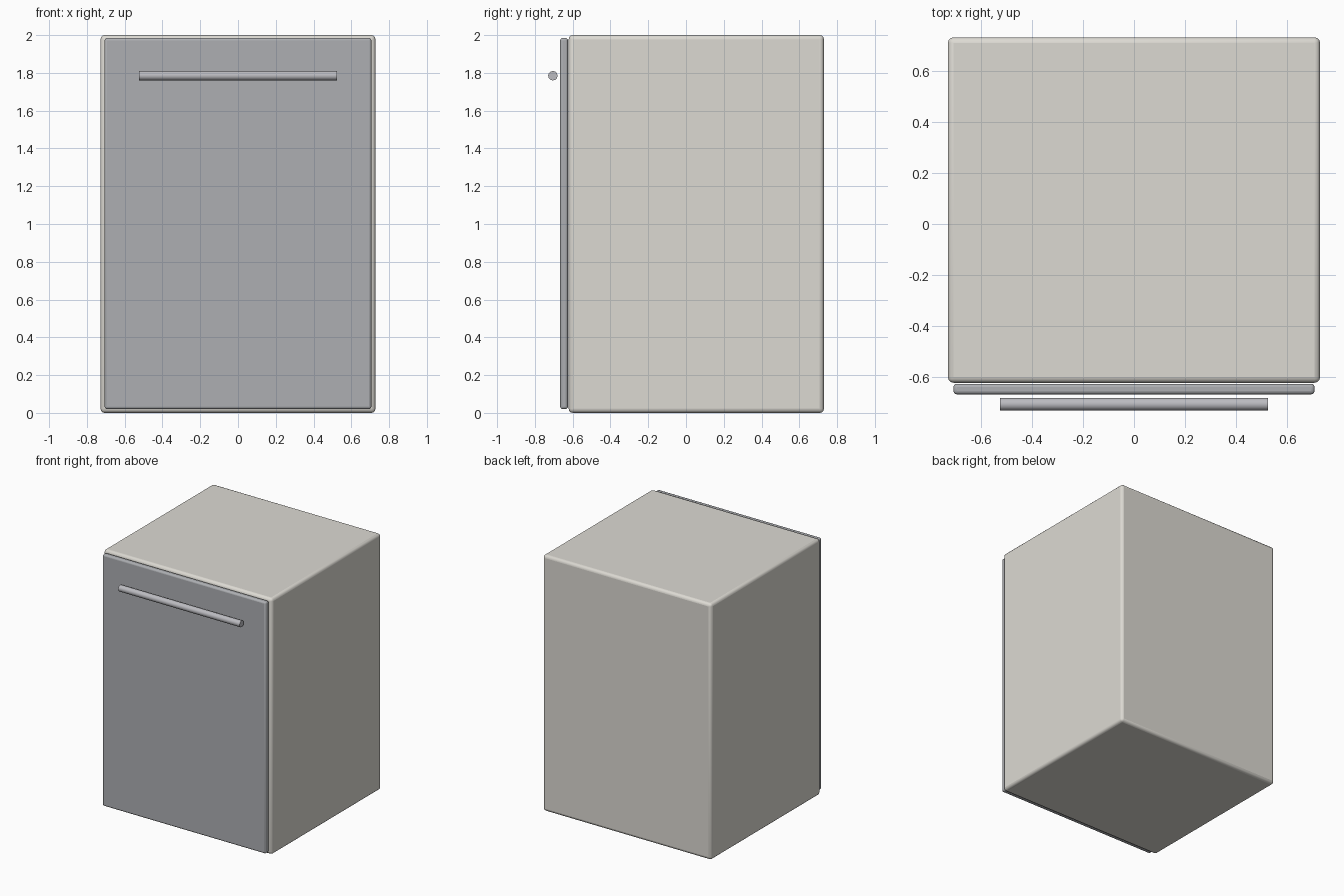
import bpy
import math

if "Cube" in bpy.data.objects:
    bpy.data.objects.remove(bpy.data.objects["Cube"])


def rounded_box(name, lo, hi, radius, colour):
    """Box between two corners with softly rounded edges."""
    bpy.ops.mesh.primitive_cube_add(size=1, location=[(a + b) / 2 for a, b in zip(lo, hi)])
    ob = bpy.context.object
    ob.name = name
    ob.scale = [b - a for a, b in zip(lo, hi)]
    bpy.ops.object.transform_apply(location=False, rotation=False, scale=True)
    bevel = ob.modifiers.new("rounded_edges", 'BEVEL')
    bevel.width = radius
    bevel.segments = 3
    finish(ob, colour)


def finish(ob, colour):
    mat = bpy.data.materials.new(ob.name + "_paint")
    mat.diffuse_color = colour
    mat.use_nodes = True
    mat.node_tree.nodes["Principled BSDF"].inputs["Base Color"].default_value = mat.diffuse_color
    ob.data.materials.append(mat)
    bpy.ops.object.shade_smooth_by_angle(angle=math.radians(35))


# Cabinet body
rounded_box("cabinet_body", (-0.728, -0.621, 0), (0.728, 0.73, 2), 0.022, (0.72, 0.70, 0.65, 1))

# Front door panel
rounded_box("door_panel", (-0.706, -0.666, 0.02), (0.706, -0.625, 1.985), 0.013, (0.42, 0.43, 0.45, 1))

# Horizontal bar handle, standing clear of the door
bpy.ops.mesh.primitive_cylinder_add(vertices=12, radius=0.025, depth=1.05,
                                    location=(0, -0.705, 1.785),
                                    rotation=(0, math.pi / 2, 0))
bpy.context.object.name = "door_handle"
finish(bpy.context.object, (0.50, 0.50, 0.53, 1))
